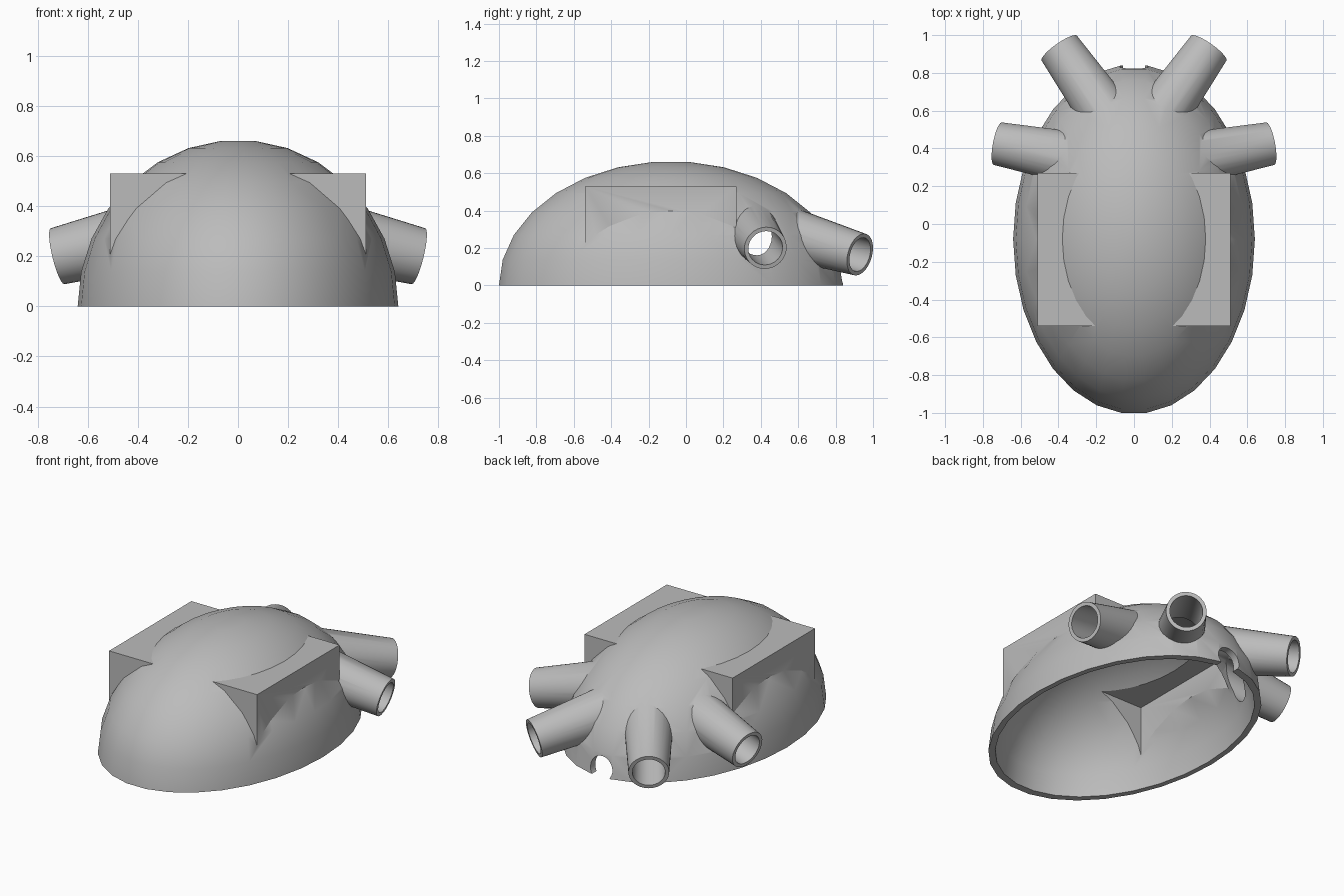
import bpy, bmesh
from math import sin, cos, pi
from mathutils import Matrix, Vector

if "Cube" in bpy.data.objects:
    bpy.data.objects.remove(bpy.data.objects["Cube"], do_unlink=True)

SIDES = 30
CENTRE_Y = -0.08
RADII = Vector((0.64, 0.925, 0.664))
INNER = 0.95  # size of the cavity relative to the outside

grey = bpy.data.materials.new("plain_grey")
grey.use_nodes = True
grey.diffuse_color = (0.5, 0.5, 0.5, 1)
grey.node_tree.nodes["Principled BSDF"].inputs["Base Color"].default_value = (0.5, 0.5, 0.5, 1)


def finish(name, bm):
    bmesh.ops.recalc_face_normals(bm, faces=bm.faces)
    mesh = bpy.data.meshes.new(name)
    bm.to_mesh(mesh)
    bm.free()
    mesh.materials.append(grey)
    obj = bpy.data.objects.new(name, mesh)
    bpy.context.collection.objects.link(obj)
    return obj


def dome(name, scale, skirt=0.0):
    """Half ellipsoid with a flat crown, optionally extended below the ground."""
    bm = bmesh.new()
    step = 2 * pi / SIDES
    levels = [(sin((i + 0.5) * step), cos((i + 0.5) * step)) for i in range(8)]
    rings = []
    for radius, height in levels:
        rings.append([bm.verts.new((RADII.x * scale * radius * cos(j * step),
                                    CENTRE_Y + RADII.y * scale * radius * sin(j * step),
                                    max(0, RADII.z * scale * height)))
                      for j in range(SIDES)])
    if skirt:
        rings.append([bm.verts.new(v.co - Vector((0, 0, skirt))) for v in rings[-1]])
    for a, b in zip(rings, rings[1:]):
        for j in range(SIDES):
            k = (j + 1) % SIDES
            bm.faces.new((a[j], a[k], b[k], b[j]))
    bm.faces.new(rings[0])
    bm.faces.new(rings[-1])
    return finish(name, bm)


def block(name, low, high):
    bm = bmesh.new()
    low, high = Vector(low), Vector(high)
    bmesh.ops.create_cube(bm, size=1, matrix=Matrix.Translation((low + high) / 2)
                          @ Matrix.Diagonal((*(high - low), 1)))
    return finish(name, bm)


def cone(name, start, end, r_start, r_end):
    bm = bmesh.new()
    start, end = Vector(start), Vector(end)
    axis = end - start
    turn = axis.to_track_quat('Z', 'Y').to_matrix().to_4x4()
    bmesh.ops.create_cone(bm, cap_ends=True, segments=SIDES, radius1=r_start, radius2=r_end,
                          depth=axis.length,
                          matrix=Matrix.Translation((start + end) / 2) @ turn)
    return finish(name, bm)


def combine(target, tool, operation):
    mod = target.modifiers.new(tool.name, 'BOOLEAN')
    mod.operation = operation
    mod.solver = 'EXACT'
    mod.object = tool
    bpy.context.view_layer.objects.active = target
    bpy.ops.object.modifier_apply(modifier=mod.name)
    bpy.data.objects.remove(tool, do_unlink=True)


# Outer body: dome with a square-cornered block through it
shell = dome("hollow_shell", 1)
low, high = Vector((-0.51, -0.54, 0.02)), Vector((0.51, 0.27, 0.53))
combine(shell, block("shoulder_block", low, high), 'UNION')

# Tapered tubes: mouth centre and outward direction on the +x side
tubes = [((0.72, 0.425, 0.2), (1, 0.19, -0.245), 0.42),
         ((0.395, 0.93, 0.165), (0.57, 0.81, -0.24), 0.45)]
bores = []
for mouth, direction, length in tubes:
    for side in (1, -1):
        mirror = Vector((side, 1, 1))
        tip = Vector(mouth) * mirror
        out = Vector(direction).normalized() * mirror
        combine(shell, cone("tube", tip - out * length, tip, 0.14, 0.115), 'UNION')
        bores.append((tip - out * (length + 0.01), tip + out * 0.05))

# Cavity that follows the outside, block corners included
combine(shell, dome("cavity", INNER, 0.1), 'DIFFERENCE')
pivot = Vector((0, CENTRE_Y, 0))
combine(shell, block("block_cavity", pivot + (low - pivot) * INNER,
                     pivot + (high - pivot) * INNER), 'DIFFERENCE')

# Bores through the tubes, and the rear notch
for start, end in bores:
    combine(shell, cone("bore", start, end, 0.093, 0.093), 'DIFFERENCE')
combine(shell, cone("notch", (0, 0.6, 0.045), (0, 1, 0.045), 0.075, 0.075), 'DIFFERENCE')

# Smooth curved surfaces, keep the edges sharp
bpy.ops.object.select_all(action='DESELECT')
shell.select_set(True)
bpy.context.view_layer.objects.active = shell
bpy.ops.object.shade_smooth_by_angle(angle=pi / 6)
